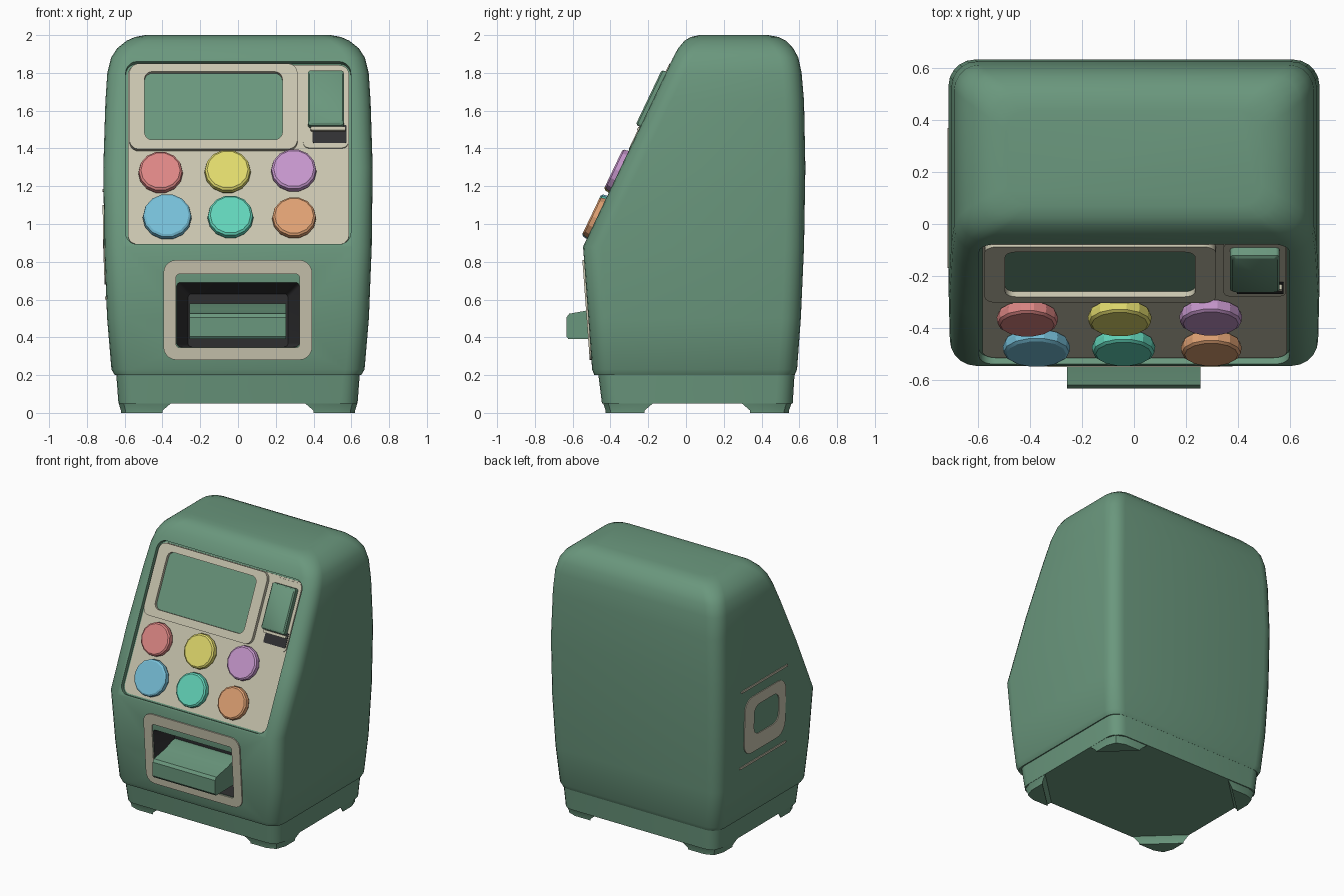
import bpy, bmesh, math
from mathutils import Vector

if "Cube" in bpy.data.objects:
    bpy.data.objects.remove(bpy.data.objects["Cube"])


def mat(name, r, g, b):
    lin = lambda c: ((c / 255 + 0.055) / 1.055) ** 2.4 if c > 10 else c / 3294
    m = bpy.data.materials.new(name)
    m.diffuse_color = (lin(r), lin(g), lin(b), 1)
    m.use_nodes = True
    m.node_tree.nodes["Principled BSDF"].inputs["Base Color"].default_value = m.diffuse_color
    return m


GREEN = mat("cabinet green", 106, 151, 125)
BEIGE = mat("panel beige", 200, 196, 174)
BLACK = mat("slot black", 48, 48, 50)
RED = mat("button red", 220, 134, 132)
YELLOW = mat("button yellow", 224, 217, 108)
PURPLE = mat("button purple", 197, 150, 203)
BLUE = mat("button blue", 118, 190, 215)
TEAL = mat("button teal", 98, 212, 185)
ORANGE = mat("button orange", 222, 160, 114)


def loft(name, rings, material, closed=False, angle=35, mirror=False):
    """Skin a stack of equal-length point rings; cap it, or join last to first."""
    bm = bmesh.new()
    vs = [[bm.verts.new(p) for p in ring] for ring in rings]
    n = len(vs[0])
    pairs = list(zip(vs, vs[1:])) + ([(vs[-1], vs[0])] if closed else [])
    for a, b in pairs:
        for i in range(n):
            j = (i + 1) % n
            bm.faces.new((a[i], a[j], b[j], b[i]))
    if not closed:
        bm.faces.new(vs[0])
        bm.faces.new(vs[-1])
    bmesh.ops.recalc_face_normals(bm, faces=bm.faces)
    me = bpy.data.meshes.new(name)
    bm.to_mesh(me)
    bm.free()
    me.materials.append(material)
    ob = bpy.data.objects.new(name, me)
    bpy.context.collection.objects.link(ob)
    bpy.ops.object.select_all(action='DESELECT')
    ob.select_set(True)
    bpy.context.view_layer.objects.active = ob
    bpy.ops.object.shade_smooth_by_angle(angle=math.radians(angle))
    return ob


def rrect(x0, x1, y0, y1, r, n=5):
    """2D rounded rectangle."""
    pts = []
    for k, (cx, cy) in enumerate(((x1 - r, y1 - r), (x0 + r, y1 - r),
                                  (x0 + r, y0 + r), (x1 - r, y0 + r))):
        for i in range(n + 1):
            a = math.pi / 2 * (k + i / n)
            pts.append((cx + r * math.cos(a), cy + r * math.sin(a)))
    return pts


# Surface maps: front-view coordinates plus height d above the surface
def slope(x, z, d):
    return Vector((x, -0.545 + (z - 0.88) * 0.476, z)) + d * Vector((0, -0.903, 0.43))


def front(x, z, d):
    return Vector((x, -0.495 - (z - 0.2) * 0.0735 - d, z))


def side(y, z, d):
    for a, b in zip(SECTIONS, SECTIONS[1:]):
        if a[0] <= z <= b[0]:
            t = (z - a[0]) / (b[0] - a[0])
            return Vector((-(a[3] + t * (b[3] - a[3]) + d), y, z))


def plate(name, surf, rect, r, d0, d1, material, bevel=0.0):
    x0, x1, z0, z1 = rect
    rings = [(0, d0), (0, d1)] if not bevel else [(0, d0), (0, d1 - bevel), (bevel, d1)]
    return loft(name, [[surf(*p, d) for p in rrect(x0 + s, x1 - s, z0 + s, z1 - s, r)]
                       for s, d in rings], material)


def frame(name, surf, outer, inner, ro, ri, d0, d1, material):
    o, i = rrect(*outer, ro), rrect(*inner, ri)
    return loft(name, [[surf(*p, d) for p in ring] for ring, d in
                       ((o, d0), (o, d1), (i, d1), (i, d0))], material, closed=True)


# Cabinet body: z, front y, back y, half width, corner radius
SECTIONS = [
    (0.20, -0.485, 0.575, 0.652, 0.09), (0.23, -0.497, 0.588, 0.670, 0.10),
    (0.50, -0.517, 0.608, 0.693, 0.10), (0.88, -0.545, 0.625, 0.708, 0.10),
    (1.30, -0.345, 0.632, 0.713, 0.10), (1.65, -0.178, 0.625, 0.702, 0.10),
    (1.80, -0.107, 0.612, 0.692, 0.10), (1.88, -0.069, 0.595, 0.672, 0.10),
    (1.93, -0.042, 0.568, 0.640, 0.10), (1.97, -0.008, 0.530, 0.590, 0.10),
    (1.99, 0.025, 0.490, 0.545, 0.09), (2.00, 0.07, 0.435, 0.49, 0.08)]
body = loft("cabinet_body", [[(x, y, z) for x, y in rrect(-h, h, yf, yb, r)]
                             for z, yf, yb, h, r in SECTIONS], GREEN)

# Recess for the control panel, and tapering delivery opening
panel_cut = plate("panel_cutter", slope, (-0.595, 0.597, 0.893, 1.86), 0.06, -0.03, 0.15, GREEN)
slot_cut = loft("slot_cutter", [[front(*p, d) for p in rrect(-0.325 + s, 0.325 - s, 0.35, 0.69 - s, 0.02)]
                                for s, d in ((0, 0.1), (0, 0), (0.06, -0.16))], BLACK)
for cutter in (panel_cut, slot_cut):
    m = body.modifiers.new("cut", 'BOOLEAN')
    m.operation, m.solver, m.object = 'DIFFERENCE', 'EXACT', cutter
    m.material_mode = 'TRANSFER'
    bpy.context.view_layer.objects.active = body
    bpy.ops.object.modifier_apply(modifier=m.name)
    bpy.data.objects.remove(cutter)
bpy.ops.object.select_all(action='DESELECT')
body.select_set(True)
bpy.ops.object.shade_smooth_by_angle(angle=math.radians(35))

# Plinth and four corner feet
loft("plinth", [[(x, y, z) for x, y in rrect(-h, h, yf, yb, 0.09)] for z, yf, yb, h in
                ((0.05, -0.445, 0.565, 0.633), (0.21, -0.465, 0.575, 0.645))], GREEN)
FOOT_TOP = [(0.35, -0.50), (0.54, -0.50), (0.607, -0.473), (0.633, -0.40), (0.633, -0.23)]
FOOT_LOW = [(0.40, -0.485), (0.53, -0.485), (0.595, -0.46), (0.62, -0.39), (0.62, -0.28)]
for sx, a in ((-1, "left"), (1, "right")):
    for sy, b in ((1, "front"), (-1, "back")):
        loft(f"{b}_{a}_foot", [[(sx * x, 0.06 + sy * y, z) for x, y in ring] for ring, z in
                               ((FOOT_LOW, 0), (FOOT_LOW, 0.012), (FOOT_TOP, 0.055))], GREEN)

# Control panel, screen and its frame
plate("control_panel", slope, (-0.583, 0.588, 0.903, 1.85), 0.05, -0.035, -0.022, BEIGE)
plate("screen", slope, (-0.51, 0.245, 1.43, 1.82), 0.03, -0.025, -0.018, GREEN)
frame("screen_frame", slope, (-0.575, 0.315, 1.395, 1.848), (-0.495, 0.235, 1.445, 1.805),
      0.05, 0.04, -0.025, 0.004, BEIGE)

# Coin mechanism
plate("coin_surround", slope, (0.345, 0.583, 1.41, 1.84), 0.03, -0.025, -0.015, BEIGE)
plate("coin_slot", slope, (0.395, 0.575, 1.435, 1.53), 0.008, -0.02, -0.012, BLACK)
plate("coin_ledge", slope, (0.385, 0.57, 1.495, 1.512), 0.005, -0.02, 0.008, BEIGE)
plate("coin_box", slope, (0.37, 0.56, 1.515, 1.805), 0.015, -0.02, 0.026, GREEN, 0.008)

# Six chunky faceted push buttons on short stems
BUTTONS = [("red", -0.41, 1.27, 0.118, RED), ("yellow", -0.055, 1.275, 0.123, YELLOW),
           ("purple", 0.295, 1.28, 0.121, PURPLE), ("blue", -0.375, 1.035, 0.13, BLUE),
           ("teal", -0.04, 1.035, 0.122, TEAL), ("orange", 0.297, 1.03, 0.117, ORANGE)]
for name, cx, cz, r, m in BUTTONS:
    loft(name + "_button", [[slope(cx + r * k * math.cos(t * math.tau / 14),
                                   cz + 0.903 * r * k * math.sin(t * math.tau / 14), d)
                             for t in range(14)] for k, d in
                            ((0.5, -0.03), (0.5, -0.017), (0.95, -0.016), (1.0, 0.0), (0.97, 0.024), (0.88, 0.032))],
         m, angle=20)

# Delivery frame and protruding tray
frame("delivery_frame", front, (-0.395, 0.393, 0.28, 0.81), (-0.328, 0.326, 0.345, 0.735),
      0.07, 0.02, -0.01, 0.009, BEIGE)
TRAY = [(-0.622, 0.39), (-0.633, 0.405), (-0.633, 0.505), (-0.618, 0.525),
        (-0.48, 0.55), (-0.40, 0.58), (-0.37, 0.58), (-0.37, 0.39)]
loft("delivery_tray", [[(x, y, z) for y, z in TRAY] for x in (-0.257, 0.255)], GREEN)

# Plain trim on the left side: hatch ring and two thin strips
frame("side_hatch_trim", side, (-0.15, 0.33, 0.68, 1.10), (-0.07, 0.22, 0.80, 1.02),
      0.09, 0.06, -0.01, 0.006, BEIGE)
for name, z in (("lower_side_strip", 0.60), ("upper_side_strip", 1.17)):
    plate(name, side, (-0.17, 0.37, z, z + 0.016), 0.005, -0.01, 0.006, BEIGE)
